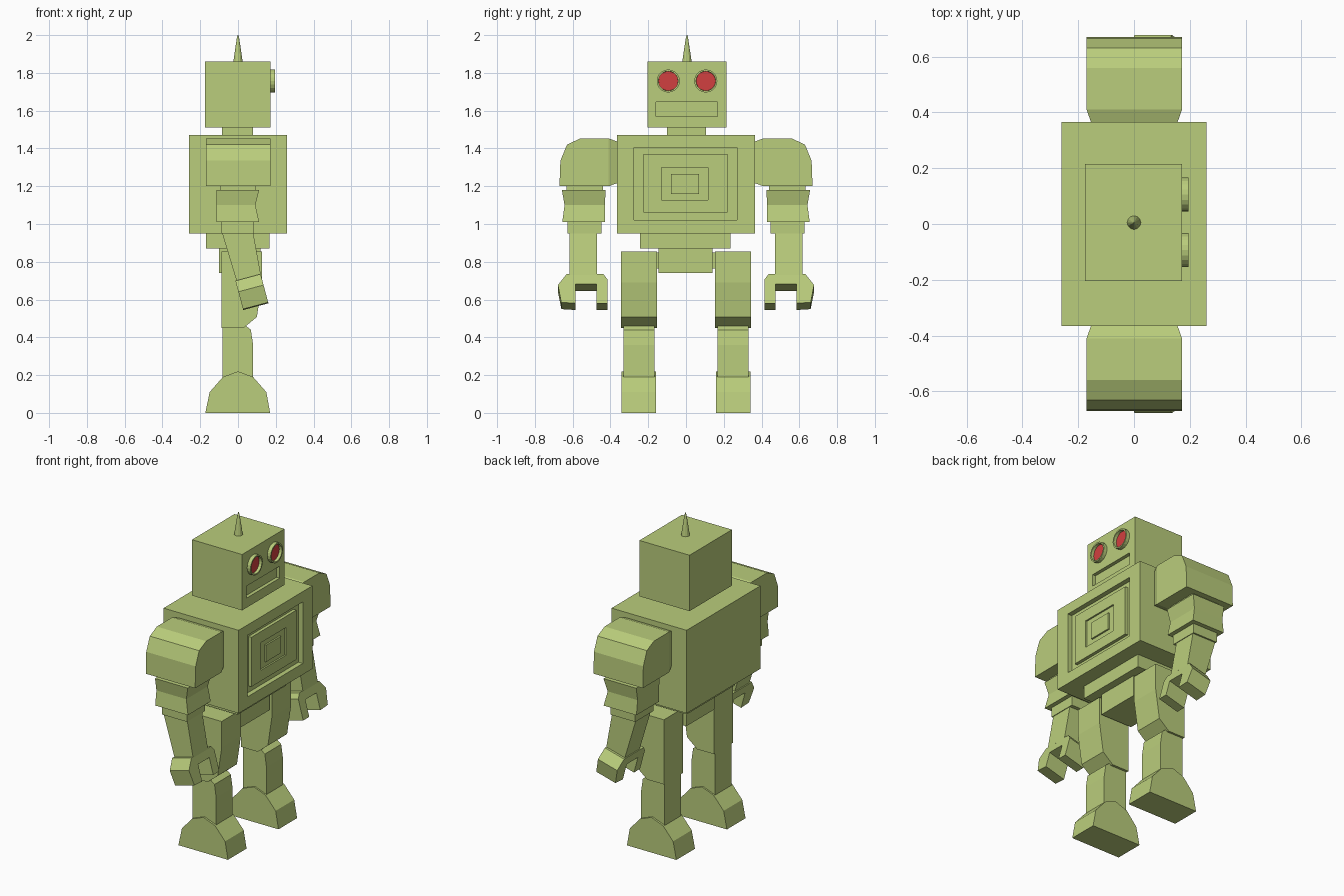
import bpy, bmesh, math
from mathutils import Matrix, Vector

if "Cube" in bpy.data.objects:
    bpy.data.objects.remove(bpy.data.objects["Cube"], do_unlink=True)


def material(name, rgb):
    m = bpy.data.materials.new(name)
    m.use_nodes = True
    m.diffuse_color = (*rgb, 1)
    m.node_tree.nodes["Principled BSDF"].inputs["Base Color"].default_value = (*rgb, 1)
    return m


GREEN = material("olive green", (0.49, 0.61, 0.2))
RED = material("eye red", (0.64, 0.05, 0.05))


def finish(name, bm, mats=(GREEN,)):
    bmesh.ops.recalc_face_normals(bm, faces=bm.faces)
    mesh = bpy.data.meshes.new(name)
    bm.to_mesh(mesh)
    bm.free()
    for m in mats:
        mesh.materials.append(m)
    ob = bpy.data.objects.new(name, mesh)
    bpy.context.collection.objects.link(ob)
    return ob


def loft(rings):
    """Closed solid through rings of points with equal counts."""
    bm = bmesh.new()
    loops = [[bm.verts.new(p) for p in ring] for ring in rings]
    n = len(loops[0])
    for a, b in zip(loops, loops[1:]):
        for i in range(n):
            j = (i + 1) % n
            bm.faces.new((a[i], a[j], b[j], b[i]))
    bm.faces.new(loops[0])
    bm.faces.new(loops[-1])
    bmesh.ops.recalc_face_normals(bm, faces=bm.faces)
    return bm


def rect(x0, x1, y0, y1, z):
    return [(x0, y0, z), (x1, y0, z), (x1, y1, z), (x0, y1, z)]


def box(x0, x1, y0, y1, z0, z1):
    return loft([rect(x0, x1, y0, y1, z) for z in (z0, z1)])


def prism_y(profile, y0, y1):
    return loft([[(x, y, z) for x, z in profile] for y in (y0, y1)])


def prism_x(profile, x0, x1):
    return loft([[(x, y, z) for y, z in profile] for x in (x0, x1)])


def step_front(bm, x, steps):
    """Sink or raise nested rectangles in the +x face."""
    face = max(bm.faces, key=lambda f: f.calc_center_median().x)
    for y0, y1, z0, z1, new_x in steps:
        for level in (x, new_x):
            c = face.calc_center_median()
            bmesh.ops.inset_individual(bm, faces=[face], thickness=0.002)
            for v in face.verts:
                v.co = Vector((level, y1 if v.co.y > c.y else y0,
                               z1 if v.co.z > c.z else z0))
        x = new_x
    return bm


# Torso with stepped chest panel
torso = box(-0.26, 0.26, -0.365, 0.365, 0.95, 1.47)
step_front(torso, 0.26, [
    (-0.275, 0.27, 1.02, 1.405, 0.23),
    (-0.225, 0.22, 1.06, 1.37, 0.25),
    (-0.13, 0.117, 1.127, 1.30, 0.24),
    (-0.08, 0.07, 1.16, 1.265, 0.25)])
finish("torso", torso)

# Head, mouth slot and neck
head = box(-0.175, 0.172, -0.205, 0.215, 1.51, 1.86)
step_front(head, 0.172, [(-0.16, 0.167, 1.57, 1.645, 0.15)])
finish("head", head)
finish("neck", box(-0.085, 0.08, -0.1, 0.105, 1.46, 1.52))

# Eyes: rimmed cylinders with a sunken red lens
for name, y in (("right_eye", -0.094), ("left_eye", 0.105)):
    bm = bmesh.new()
    place = Matrix.Translation((0.177, y, 1.757)) @ Matrix.Rotation(math.pi / 2, 4, 'Y')
    bmesh.ops.create_cone(bm, cap_ends=True, segments=20, radius1=0.061,
                          radius2=0.061, depth=0.036, matrix=place)
    lens = max(bm.faces, key=lambda f: f.calc_center_median().x)
    bmesh.ops.inset_individual(bm, faces=[lens], thickness=0.009)
    bmesh.ops.inset_individual(bm, faces=[lens], thickness=0.001, depth=-0.018)
    lens.material_index = 1
    finish(name, bm, (GREEN, RED))

# Antenna
finish("antenna", loft([
    [(r * math.cos(a), 0.005 + r * math.sin(a), z)
     for a in (math.tau * i / 12 for i in range(12))]
    for r, z in ((0.026, 1.85), (0.016, 1.92), (0.006, 1.985), (0.002, 2.0))]))

# Hips
finish("waist", box(-0.17, 0.168, -0.243, 0.235, 0.87, 0.95))
finish("hip_block", box(-0.1, 0.12, -0.145, 0.14, 0.74, 0.88))
finish("hip_axle", box(-0.05, 0.06, -0.17, 0.17, 0.765, 0.85))

SHOULDER = [(0.41, 1.2), (0.67, 1.2), (0.665, 1.335), (0.63, 1.42),
            (0.56, 1.453), (0.41, 1.453)]
HAND = [(0.632, 0), (0.678, -0.06), (0.66, -0.155), (0.585, -0.16),
        (0.585, -0.055), (0.475, -0.055), (0.475, -0.16), (0.415, -0.16),
        (0.415, -0.03), (0.437, 0)]
THIGH = [(-0.087, 0.855), (0.127, 0.855), (0.127, 0.69), (0.1, 0.508),
         (0.03, 0.45), (-0.087, 0.45)]
SHIN = [(-0.083, 0.1), (0.08, 0.1), (0.08, 0.36), (0.068, 0.44),
        (0.04, 0.462), (-0.083, 0.462)]
FOOT = [(-0.173, 0), (0.17, 0), (0.15, 0.11), (0.08, 0.19), (0, 0.22),
        (-0.08, 0.19), (-0.15, 0.11)]


def limbs():
    """Yield every arm and leg part of the +y side."""
    # Shoulder tapering towards the torso
    bm = prism_x(SHOULDER, -0.17, 0.172)
    inner = min(bm.faces, key=lambda f: f.calc_center_median().y)
    bmesh.ops.inset_individual(bm, faces=[inner], thickness=0.025, depth=0.05)
    yield "shoulder", bm
    # Upper arm, pinched elbow cuff and wrist collar
    yield "upper_arm", box(-0.095, 0.095, 0.44, 0.633, 1.17, 1.21)
    yield "elbow_cuff", loft([
        rect(-0.115, 0.112, 0.43, 0.655, 1.01),
        rect(-0.115, 0.092, 0.43, 0.643, 1.1),
        rect(-0.115, 0.112, 0.425, 0.657, 1.18)])
    yield "arm_collar", box(-0.087, 0.085, 0.447, 0.627, 0.95, 1.02)
    # Forearm angled forward
    yield "forearm", loft([
        [(-0.085, 0.47, 0.955), (0.08, 0.47, 0.955), (0.08, 0.617, 0.955), (-0.085, 0.617, 0.955)],
        [(-0.008, 0.47, 0.7), (0.121, 0.47, 0.73), (0.121, 0.617, 0.73), (-0.008, 0.617, 0.7)]])
    # Claw hand, tilted to follow the forearm
    bm = prism_x(HAND, -0.069, 0.069)
    bm.transform(Matrix.Translation((0.053, 0, 0.717))
                 @ Matrix.Rotation(math.radians(-15), 4, 'Y'))
    yield "claw_hand", bm
    # Leg
    yield "thigh", prism_y(THIGH, 0.153, 0.343)
    yield "shin", prism_y(SHIN, 0.168, 0.33)
    yield "foot", prism_y(FOOT, 0.158, 0.342)


for side, sign in (("left", 1), ("right", -1)):
    for part, bm in limbs():
        bm.transform(Matrix.Diagonal((1, sign, 1, 1)))
        finish(f"{side}_{part}", bm)
